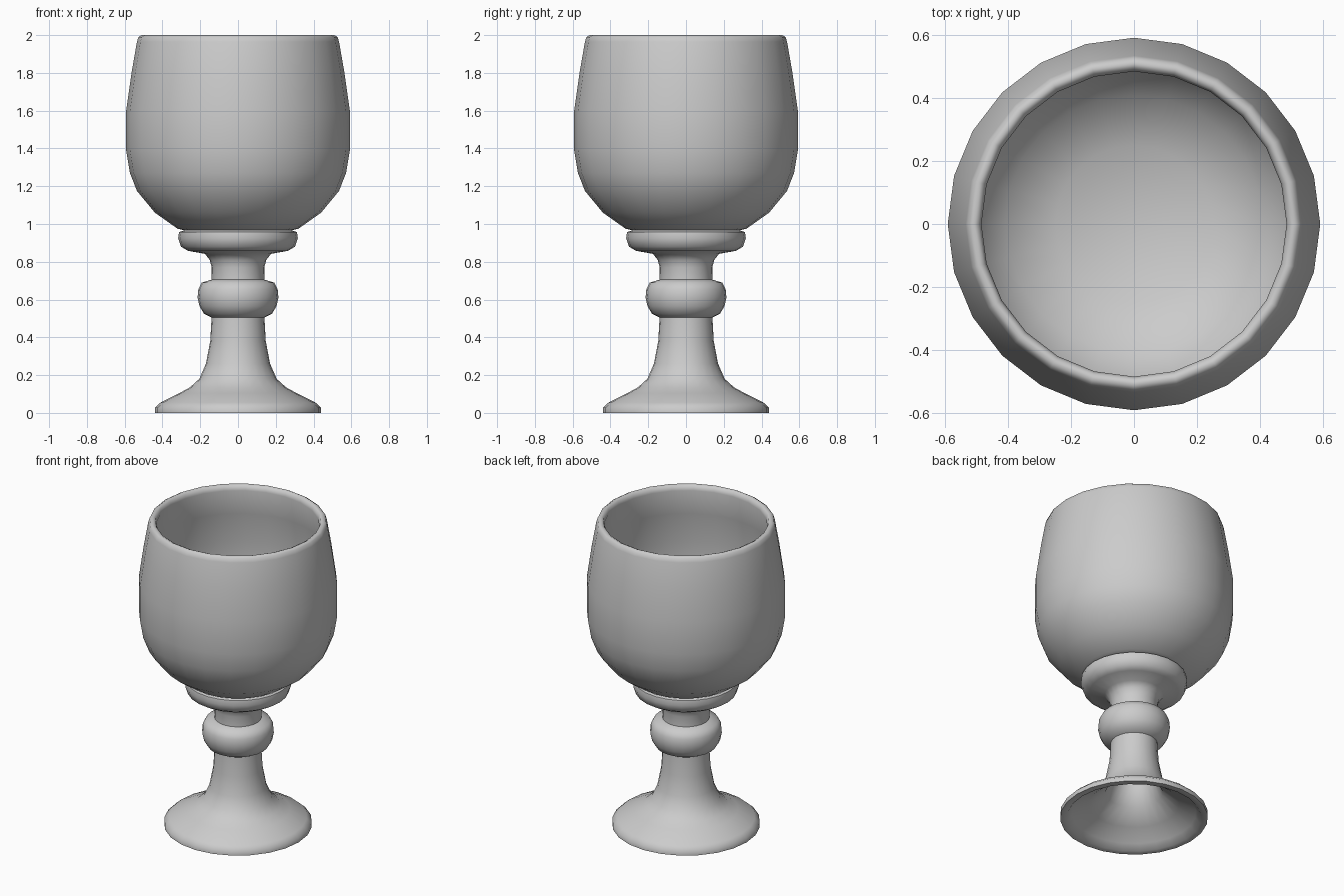
import bpy, bmesh, math

SIDES = 24


def lathe(name, profile, sharp=60):
    """Revolve a (radius, z) profile around the z axis."""
    bm = bmesh.new()
    rings = []
    for r, z in profile:
        if r == 0:
            rings.append([bm.verts.new((0, 0, z))] * SIDES)
        else:
            rings.append([bm.verts.new((r * math.cos(2 * math.pi * i / SIDES),
                                        r * math.sin(2 * math.pi * i / SIDES), z))
                          for i in range(SIDES)])
    for low, high in zip(rings, rings[1:]):
        for i in range(SIDES):
            j = (i + 1) % SIDES
            corners = [low[i], low[j], high[j], high[i]]
            bm.faces.new(list(dict.fromkeys(corners)))
    mesh = bpy.data.meshes.new(name)
    bm.to_mesh(mesh)
    bm.free()
    obj = bpy.data.objects.new(name, mesh)
    bpy.context.collection.objects.link(obj)
    bpy.ops.object.select_all(action='DESELECT')
    obj.select_set(True)
    bpy.context.view_layer.objects.active = obj
    bpy.ops.object.shade_smooth_by_angle(angle=math.radians(sharp))
    return obj


# Flared foot and stem, hollow underneath
lathe("foot_and_stem", [
    (0, 0.5), (0.09, 0.48), (0.105, 0.39), (0.13, 0.27), (0.17, 0.17),
    (0.27, 0.09), (0.37, 0.035), (0.40, 0.0),
    (0.44, 0.0), (0.44, 0.028), (0.41, 0.055), (0.31, 0.105), (0.255, 0.135),
    (0.205, 0.18), (0.17, 0.26), (0.147, 0.38), (0.14, 0.505)])

# Rounded knop on the stem
lathe("stem_knop", [
    (0.14, 0.505), (0.18, 0.525), (0.204, 0.565), (0.214, 0.61),
    (0.21, 0.655), (0.192, 0.69), (0.14, 0.705)])

# Neck flaring into the collar below the bowl
lathe("neck_and_collar", [
    (0.14, 0.705), (0.139, 0.77), (0.15, 0.81), (0.175, 0.842),
    (0.265, 0.858), (0.302, 0.88), (0.317, 0.925), (0.312, 0.957),
    (0.285, 0.967)])

# Bowl with rounded lip and hollow inside
lathe("bowl", [
    (0.285, 0.967), (0.32, 0.975), (0.44, 1.06), (0.535, 1.175),
    (0.572, 1.27), (0.592, 1.39), (0.592, 1.6), (0.562, 1.81),
    (0.535, 1.965), (0.527, 1.99), (0.51, 2.0), (0.493, 1.992), (0.485, 1.965),
    (0.515, 1.8), (0.545, 1.6), (0.545, 1.4), (0.527, 1.28), (0.49, 1.19),
    (0.41, 1.09), (0.25, 1.0), (0, 0.99)])
